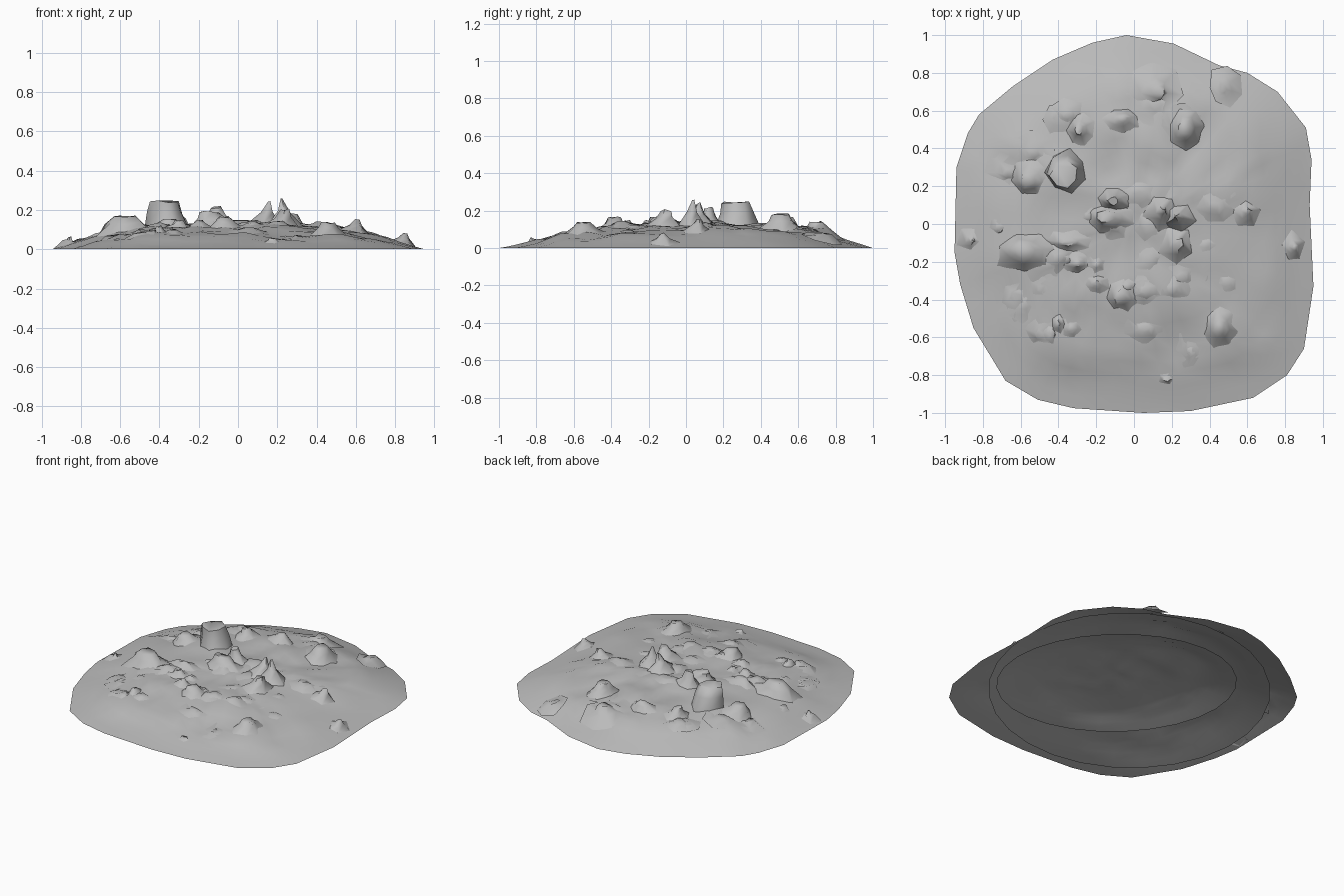
import bpy, bmesh, math, random
from mathutils import Vector, noise

random.seed(7)
cube = bpy.data.objects.get("Cube")
if cube:
    bpy.data.objects.remove(cube, do_unlink=True)

grey = bpy.data.materials.new("stone grey")
grey.use_nodes = True
grey.diffuse_color = (0.5, 0.5, 0.5, 1)
grey.node_tree.nodes["Principled BSDF"].inputs["Base Color"].default_value = (0.5, 0.5, 0.5, 1)


def finish(name, bm, angle):
    mesh = bpy.data.meshes.new(name)
    bm.to_mesh(mesh)
    bm.free()
    mesh.materials.append(grey)
    obj = bpy.data.objects.new(name, mesh)
    bpy.context.collection.objects.link(obj)
    bpy.ops.object.select_all(action='DESELECT')
    obj.select_set(True)
    bpy.context.view_layer.objects.active = obj
    bpy.ops.object.shade_smooth_by_angle(angle=math.radians(angle))


# Height of the mound against the distance from its centre (0) to its rim (1)
PROFILE = [(0, .125), (.3, .122), (.5, .108), (.7, .082), (.8, .058), (.9, .028), (1, 0)]


def height(t):
    for (a, za), (b, zb) in zip(PROFILE, PROFILE[1:]):
        if t <= b:
            return za + (zb - za) * (t - a) / (b - a)
    return 0


def surface(x, y, t, scale=1):
    rough = noise.noise(Vector((x * 4, y * 4, 3))) * .024 + noise.noise(Vector((x * 9, y * 9, 8))) * .02
    return max(0, scale * height(t) + (rough + .02 * y) * min(1, (1 - t) * 4) * scale)


# Open sheet domed over an outline
def shell(name, outline, centre, scale):
    c = Vector(centre)
    steps = 15
    bm = bmesh.new()
    top = bm.verts.new((c.x, c.y, surface(c.x, c.y, 0, scale)))
    previous = None
    for k in range(1, steps + 1):
        t = k / steps
        ring = []
        for p in outline:
            q = c.lerp(Vector(p), t)
            ring.append(bm.verts.new((q.x, q.y, surface(q.x, q.y, t, scale))))
        n = len(ring)
        for i in range(n):
            j = (i + 1) % n
            if previous:
                bm.faces.new((previous[i], ring[i], ring[j], previous[j]))
            else:
                bm.faces.new((top, ring[i], ring[j]))
        previous = ring
    finish(name, bm, 70)


# Mound outline, counter-clockwise
RIM = [(.95, -.33), (.93, .1), (.94, .34), (.91, .51), (.76, .7), (.6, .8), (.45, .84),
       (.21, .955), (-.04, 1), (-.22, .96), (-.43, .87), (-.64, .73), (-.82, .58),
       (-.88, .48), (-.94, .3), (-.95, -.15), (-.92, -.32), (-.85, -.55), (-.68, -.83),
       (-.51, -.93), (-.32, -.975), (.05, -1), (.3, -.99), (.63, -.92), (.81, -.8), (.9, -.66)]
rim = []
for a, b in zip(RIM, RIM[1:] + RIM[:1]):
    rim += [a, ((a[0] + b[0]) / 2, (a[1] + b[1]) / 2)]


# Ellipse whose axes lie along the diagonals
def oval(centre, along, across, sides=28):
    s = math.sqrt(.5)
    points = []
    for i in range(sides):
        a = i * math.tau / sides
        u, v = along * math.cos(a), across * math.sin(a)
        points.append((centre[0] + (u - v) * s, centre[1] + (u + v) * s))
    return points


shell("outer_mound", rim, (0, 0), 1)
shell("middle_layer", oval((.02, -.02), .955, .865), (.02, -.02), .85)
shell("inner_layer", oval((.14, 0), .6, .74), (.14, 0), .6)


# Distance from the centre as a share of the rim distance
def rim_share(x, y):
    return min(1, (abs(x / .95) ** 2.5 + abs(y) ** 2.5) ** .4)


def ground(x, y):
    return surface(x, y, rim_share(x, y))


# Craggy rock whose skirt flares out into the mound; taper is top width over base width
def rock(name, x, y, rx, ry, top, taper, sides=7):
    lean = Vector((random.uniform(-.15, .15) * rx, random.uniform(-.15, .15) * ry))
    turn = random.random() * math.tau
    low = ground(x, y)
    flare = 1.2 + (1 - taper) * .5
    levels = [(flare, None), ((1 + taper) / 2, low + (top - low) * .55), (taper * .9, top)]
    bm = bmesh.new()
    previous = None
    for k, (width, z) in enumerate(levels):
        ring = []
        for i in range(sides):
            a = turn + i * math.tau / sides
            w = width * random.uniform(.82, 1.15)
            px = x + rx * w * math.cos(a) + lean.x * k
            py = y + ry * w * math.sin(a) + lean.y * k
            pz = max(0, ground(px, py) - .006) if z is None else z - random.uniform(0, .015)
            ring.append(bm.verts.new((px, py, pz)))
        if previous:
            for i in range(sides):
                j = (i + 1) % sides
                bm.faces.new((previous[i], previous[j], ring[j], ring[i]))
        previous = ring
    bm.faces.new(previous)
    finish(name, bm, 65)


rock("block_rock", -.36, .28, .095, .1, .25, .88)
rock("back_rock", .28, .5, .07, .08, .19, .6)
rock("left_slab", -.57, -.15, .13, .09, .175, .55)
rock("left_tail", -.36, -.09, .1, .04, .155, .4)
rock("centre_slab", -.12, .02, .1, .06, .195, .6)
rock("centre_stone", -.1, .13, .06, .05, .22, .5)
rock("spike_a", .14, .06, .06, .07, .245, .2, 5)
rock("spike_b", .24, .03, .06, .05, .265, .12, 5)
rock("spike_c", .23, -.12, .065, .08, .21, .4, 5)
rock("front_rock", -.06, -.38, .07, .07, .17, .55)
rock("front_stone", -.2, -.32, .05, .04, .15, .4)
rock("corner_rock", .46, -.55, .075, .09, .145, .5)
rock("corner_chip", -.4, -.53, .035, .05, .125, .4, 5)
rock("ridge_stone", -.28, .5, .05, .06, .165, .5)
rock("back_stone", -.06, .55, .07, .05, .17, .4)
rock("back_ridge", .1, .72, .1, .1, .145, .4)
rock("back_edge", .48, .73, .06, .07, .085, .4)
rock("side_stone", .59, .05, .06, .06, .155, .25, 5)
rock("side_rock", .43, .1, .08, .07, .145, .4)
rock("left_stone", -.54, .25, .08, .08, .155, .5)
rock("middle_stone", -.31, -.2, .06, .05, .15, .4)
rock("left_rim_stone", -.87, -.08, .045, .05, .065, .2, 5)
rock("right_rim_stone", .84, -.13, .045, .06, .085, .25, 5)
rock("front_chip", .18, -.82, .05, .03, .06, .4, 5)

# Low lumps of rubble that roughen the slopes
for i in range(36):
    a, d = random.random() * math.tau, .74 * math.sqrt(random.random())
    x, y = d * math.cos(a), d * math.sin(a)
    size = random.uniform(.045, .085)
    rock("rubble_%02d" % (i + 1), x, y, size * random.uniform(.8, 1.4), size,
         ground(x, y) + random.uniform(.01, .028), .4, 6)
